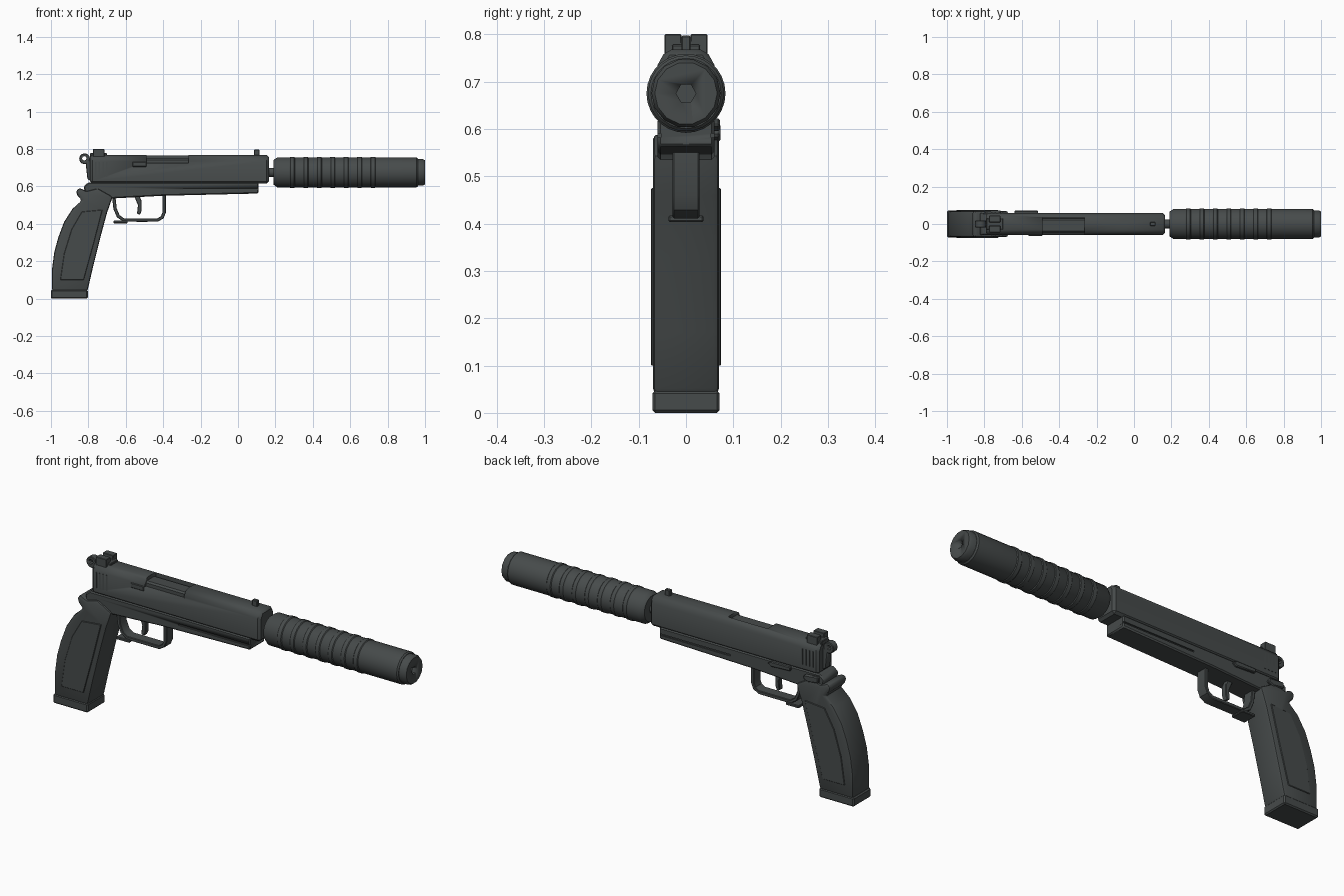
import bpy, bmesh, math
from mathutils import Vector

if "Cube" in bpy.data.objects:
    bpy.data.objects.remove(bpy.data.objects["Cube"])

steel = bpy.data.materials.new("dark gunmetal")
steel.diffuse_color = (0.062, 0.07, 0.07, 1)
steel.use_nodes = True
steel.node_tree.nodes["Principled BSDF"].inputs["Base Color"].default_value = steel.diffuse_color


def finish(name, bm, bevel=0.0, segments=1):
    bmesh.ops.recalc_face_normals(bm, faces=bm.faces)
    if bevel:
        edges = [e for e in bm.edges if e.calc_face_angle(0) > math.radians(40)]
        bmesh.ops.bevel(bm, geom=edges, offset=bevel, segments=segments,
                        profile=0.5, affect='EDGES', clamp_overlap=True)
    mesh = bpy.data.meshes.new(name)
    bm.to_mesh(mesh)
    bm.free()
    ob = bpy.data.objects.new(name, mesh)
    bpy.context.collection.objects.link(ob)
    mesh.materials.append(steel)
    bpy.ops.object.select_all(action='DESELECT')
    ob.select_set(True)
    bpy.context.view_layer.objects.active = ob
    bpy.ops.object.shade_smooth_by_angle(angle=math.radians(35))
    return ob


def prism(name, pts, a, b, axis='Y', bevel=0.0, segments=1):
    """Extrude an outline, (x, z) along Y or (y, z) along X."""
    bm = bmesh.new()
    if axis == 'Y':
        vs = [bm.verts.new((p, a, q)) for p, q in pts]
        move = Vector((0, b - a, 0))
    else:
        vs = [bm.verts.new((a, p, q)) for p, q in pts]
        move = Vector((b - a, 0, 0))
    face = bm.faces.new(vs)
    res = bmesh.ops.extrude_face_region(bm, geom=[face], use_keep_orig=True)
    new = [g for g in res['geom'] if isinstance(g, bmesh.types.BMVert)]
    bmesh.ops.translate(bm, verts=new, vec=move)
    return finish(name, bm, bevel, segments)


def box(name, x, y, z, bevel=0.0):
    return prism(name, [(x[0], z[0]), (x[1], z[0]), (x[1], z[1]), (x[0], z[1])],
                 y[0], y[1], 'Y', bevel)


def lathe(name, profile, sides, zc=0.675):
    """Revolve (x, radius) pairs about the barrel axis."""
    bm = bmesh.new()
    rings = []
    for x, r in profile:
        rings.append([bm.verts.new((x, r * math.cos(2 * math.pi * i / sides),
                                    zc + r * math.sin(2 * math.pi * i / sides)))
                      for i in range(sides)])
    for p, q in zip(rings, rings[1:]):
        for i in range(sides):
            j = (i + 1) % sides
            bm.faces.new((p[i], p[j], q[j], q[i]))
    bm.faces.new(rings[0])
    bm.faces.new(rings[-1])
    return finish(name, bm)


def ribbon(name, path, thick, a, b):
    """Bent strip that follows an (x, z) path."""
    left, right = [], []
    pts = [Vector(p) for p in path]
    for i, p in enumerate(pts):
        d = (pts[min(i + 1, len(pts) - 1)] - pts[max(i - 1, 0)]).normalized()
        n = Vector((-d.y, d.x)) * thick / 2
        left.append(tuple(p + n))
        right.append(tuple(p - n))
    return prism(name, left + right[::-1], a, b, 'Y', 0.003)


def cut(target, cutter):
    cutter.hide_render = True
    cutter.hide_viewport = True
    m = target.modifiers.new("cut", 'BOOLEAN')
    m.operation = 'DIFFERENCE'
    m.solver = 'EXACT'
    m.object = cutter


# Slide with sloped shoulders
slide = prism("slide", [(-0.06, 0.615), (0.06, 0.615), (0.06, 0.735), (0.042, 0.768),
                        (-0.042, 0.768), (-0.06, 0.735)], -0.79, 0.165, 'X', 0.012)
cut(slide, box("port_cutter", (-0.49, -0.265), (-0.09, 0.035), (0.725, 0.80)))
box("chamber_block", (-0.50, -0.255), (-0.045, 0.03), (0.66, 0.75), 0.008)
box("extractor", (-0.565, -0.49), (-0.064, -0.04), (0.705, 0.73), 0.003)

# Rear grip serrations, both sides
for s in (-1, 1):
    for i in range(4):
        x = -0.765 + i * 0.02
        box("slide_serration", (x, x + 0.008), sorted((s * 0.05, s * 0.0625)), (0.65, 0.73))

# Sights
prism("rear_sight", [(-0.045, 0.755), (0.045, 0.755), (0.045, 0.80), (0.01, 0.80),
                     (0.01, 0.778), (-0.01, 0.778), (-0.01, 0.80), (-0.045, 0.80)],
      -0.775, -0.715, 'X', 0.002)
box("rear_sight_base", (-0.79, -0.70), (-0.03, 0.03), (0.755, 0.778), 0.003)
box("front_sight", (0.085, 0.115), (-0.01, 0.01), (0.755, 0.797), 0.003)

# Frame and dust cover with side rails
frame = prism("frame", [(-0.82, 0.57), (-0.68, 0.535), (-0.4, 0.55), (0.11, 0.562),
                        (0.11, 0.622), (-0.80, 0.622), (-0.825, 0.60)],
              -0.06, 0.06, 'Y', 0.006)
for s in (-1, 1):
    cut(frame, box("rail_cutter", (-0.295, 0.13), sorted((s * 0.053, s * 0.08)),
                   (0.582, 0.59)))

# Grip with its tang, inlaid side panels and magazine foot
prism("grip", [(-0.805, 0.04), (-0.775, 0.17), (-0.735, 0.33), (-0.70, 0.46),
               (-0.67, 0.545), (-0.75, 0.59), (-0.81, 0.575), (-0.848, 0.592),
               (-0.866, 0.575), (-0.858, 0.55), (-0.835, 0.525), (-0.885, 0.48),
               (-0.93, 0.41), (-0.96, 0.33), (-0.982, 0.25), (-0.994, 0.16),
               (-0.995, 0.04)], -0.07, 0.07, 'Y', 0.012, 2)
for s in (-1, 1):
    prism("grip_panel", [(-0.95, 0.10), (-0.825, 0.10), (-0.77, 0.30), (-0.725, 0.475),
                         (-0.835, 0.465), (-0.89, 0.37), (-0.93, 0.24)],
          s * 0.068, s * 0.074, 'Y', 0.002)
box("magazine_foot", (-1.0, -0.803), (-0.071, 0.071), (0.0, 0.047), 0.006)

# Trigger guard and trigger
ribbon("trigger_guard", [(-0.665, 0.55), (-0.657, 0.48), (-0.64, 0.44), (-0.61, 0.42),
                         (-0.52, 0.42), (-0.43, 0.42), (-0.405, 0.435), (-0.395, 0.46),
                         (-0.395, 0.555)], 0.018, -0.028, 0.028)
box("guard_lip", (-0.665, -0.59), (-0.037, 0.037), (0.403, 0.417), 0.003)
prism("trigger", [(-0.56, 0.56), (-0.535, 0.50), (-0.54, 0.455), (-0.525, 0.448),
                  (-0.515, 0.47), (-0.515, 0.52), (-0.53, 0.56)], -0.014, 0.014, 'Y', 0.003)

# Hammer with a ring-shaped spur
hammer = prism("hammer", [(-0.82 + 0.029 * math.cos(t * math.pi / 6),
                           0.748 + 0.029 * math.sin(t * math.pi / 6)) for t in range(12)],
               -0.018, 0.018, 'Y', 0.003)
cut(hammer, prism("hammer_cutter", [(-0.822 + 0.012 * math.cos(t * math.pi / 4),
                                     0.75 + 0.012 * math.sin(t * math.pi / 4))
                                    for t in range(8)], -0.05, 0.05))
prism("hammer_arm", [(-0.775, 0.62), (-0.805, 0.64), (-0.815, 0.73), (-0.775, 0.75)],
      -0.018, 0.018, 'Y', 0.003)

# Levers on the far side
prism("slide_stop", [(-0.64, 0.60), (-0.53, 0.595), (-0.51, 0.608), (-0.53, 0.622),
                     (-0.64, 0.622)], 0.05, 0.072, 'Y', 0.004)
prism("safety_lever", [(-0.80, 0.58), (-0.74, 0.572), (-0.71, 0.585), (-0.72, 0.605),
                       (-0.80, 0.612)], 0.05, 0.073, 'Y', 0.005)

# Barrel stub and suppressor tube
lathe("barrel", [(0.1, 0.024), (0.25, 0.024)], 12)
lathe("suppressor_tube", [(0.19, 0.066), (0.21, 0.08), (0.955, 0.08), (0.962, 0.074)], 28)
for i in range(7):
    x = 0.275 + i * 0.072
    lathe("suppressor_ring", [(x, 0.079), (x + 0.005, 0.0835), (x + 0.025, 0.0835),
                              (x + 0.03, 0.079)], 28)

# Muzzle cap with a six-sided bore
cap = lathe("muzzle_cap", [(0.95, 0.073), (0.988, 0.073), (1.0, 0.066)], 14)
cut(cap, lathe("bore_cutter", [(0.965, 0.021), (1.05, 0.021)], 6))
